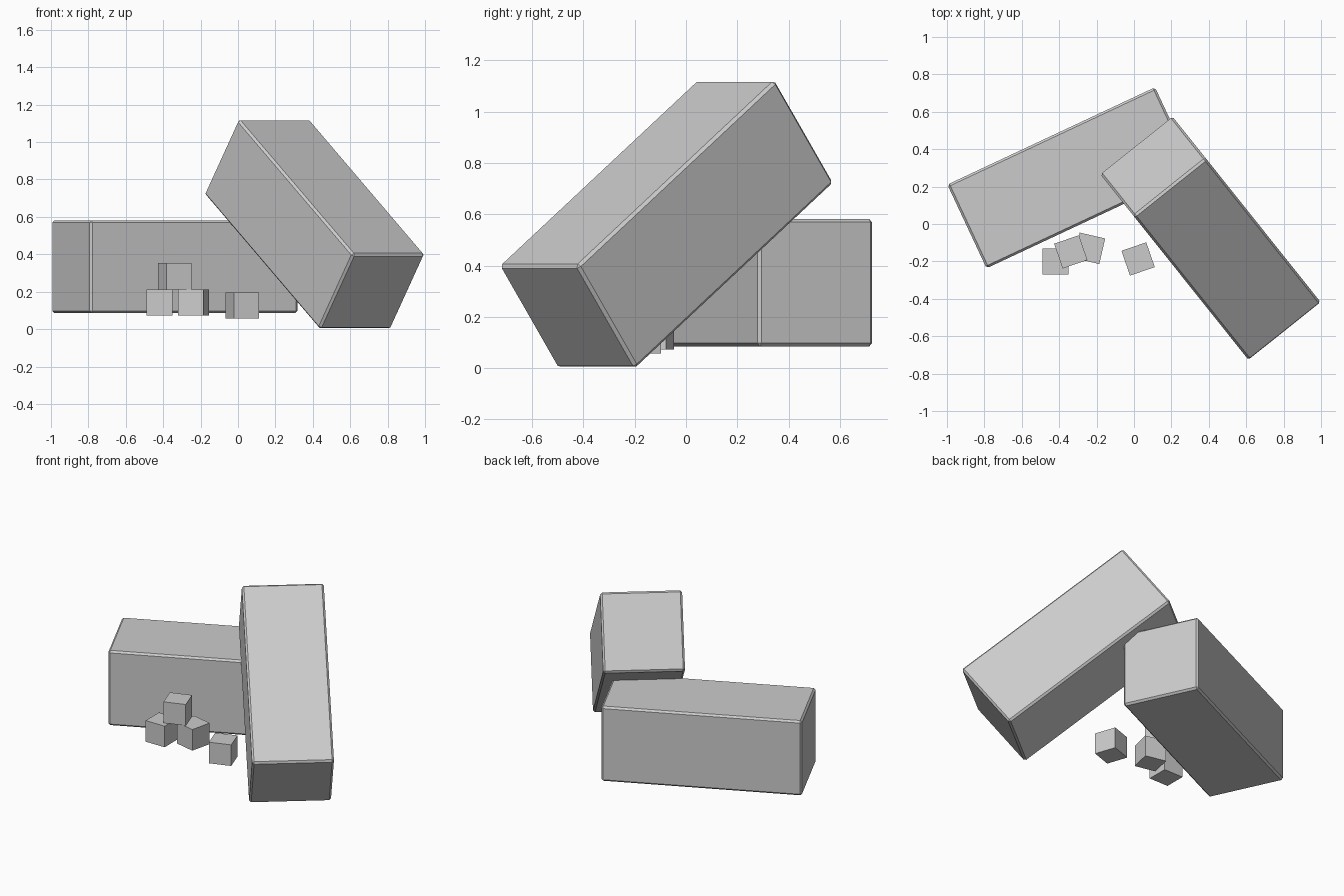
import bpy
from math import radians

if "Cube" in bpy.data.objects:
    bpy.data.objects.remove(bpy.data.objects["Cube"])


def box(name, size, centre, yaw, pitch=0.0, bevel=0.0):
    bpy.ops.mesh.primitive_cube_add(size=1)
    ob = bpy.context.object
    ob.name = name
    ob.dimensions = size
    bpy.ops.object.transform_apply(location=False, rotation=False, scale=True)
    ob.location = centre
    ob.rotation_euler = (0, radians(pitch), radians(yaw))
    if bevel:
        mod = ob.modifiers.new("edge_chamfer", "BEVEL")
        mod.width = bevel
        mod.segments = 1
    return ob


# Two identical long chamfered blocks: one lying level, one leaning on it
LONG = (1.226, 0.494, 0.496)
box("level_block", LONG, (-0.338, 0.247, 0.333), 25.1, bevel=0.012)
box("leaning_block", LONG, (0.409, -0.076, 0.561), -51.4, 36.2, bevel=0.012)

# Four small cubes: two side by side, one stacked on them, one loose
cubes = {
    "left_cube": ((-0.420, -0.200, 0.142), 0),
    "middle_cube": ((-0.238, -0.130, 0.142), -13),
    "stacked_cube": ((-0.338, -0.149, 0.283), 19),
    "loose_cube": ((0.022, -0.187, 0.126), 19),
}
for name, (centre, yaw) in cubes.items():
    box(name, (0.14, 0.14, 0.14), centre, yaw)
